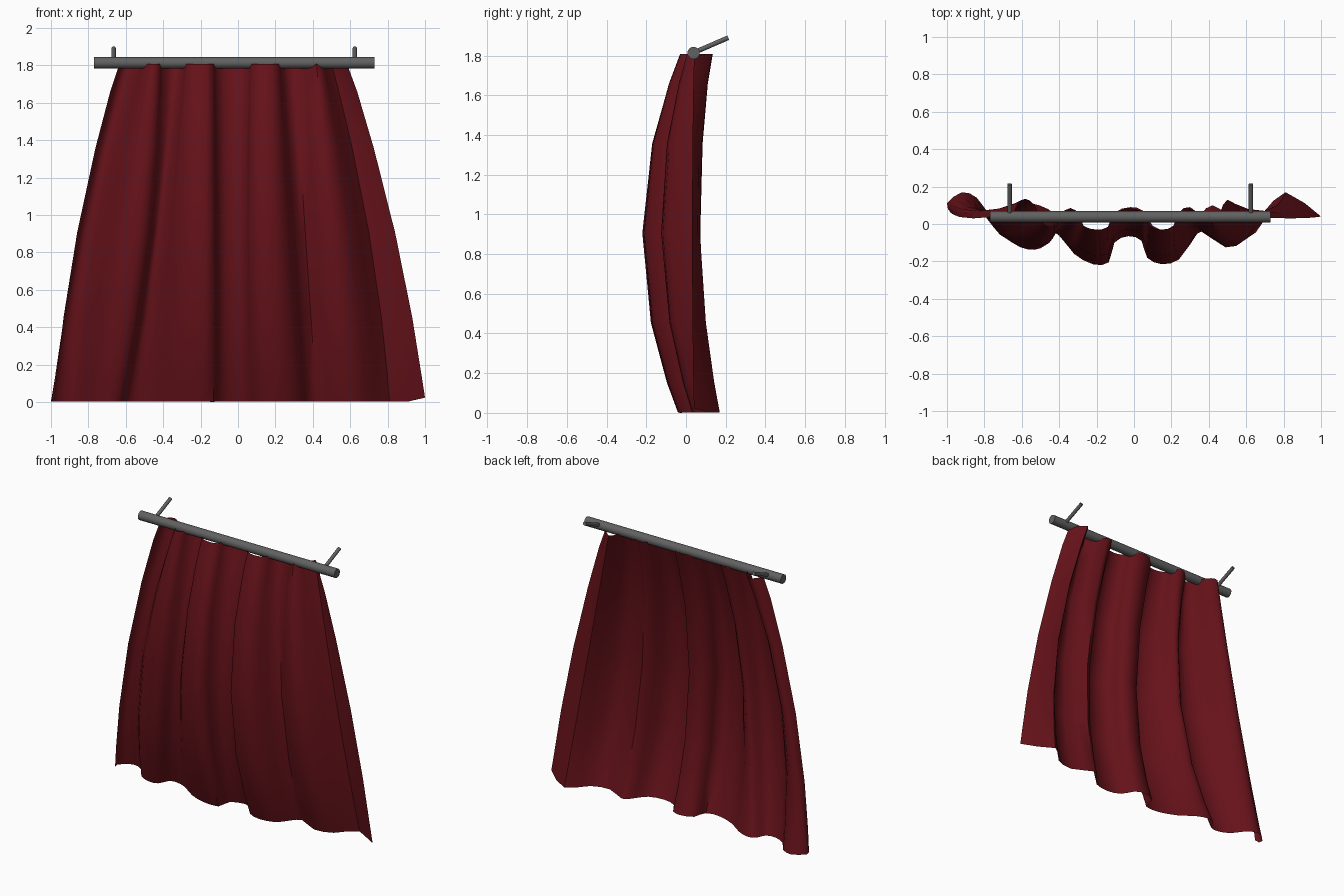
import bpy, bmesh
from mathutils import Vector

if "Cube" in bpy.data.objects:
    bpy.data.objects.remove(bpy.data.objects["Cube"])


def material(name, rgb):
    m = bpy.data.materials.new(name)
    m.diffuse_color = (*rgb, 1)
    m.use_nodes = True
    m.node_tree.nodes["Principled BSDF"].inputs["Base Color"].default_value = m.diffuse_color
    return m


def smooth(ob, angle):
    bpy.ops.object.select_all(action='DESELECT')
    ob.select_set(True)
    bpy.context.view_layer.objects.active = ob
    bpy.ops.object.shade_smooth_by_angle(angle=angle)


def bar(name, a, b, r, sides, mat):
    a, b = Vector(a), Vector(b)
    d = b - a
    bpy.ops.mesh.primitive_cylinder_add(vertices=sides, radius=r, depth=d.length, location=(a + b) / 2)
    ob = bpy.context.object
    ob.rotation_euler = d.to_track_quat('Z', 'Y').to_euler()
    ob.name = name
    ob.data.materials.append(mat)
    smooth(ob, 0.7)


def refine(pts):
    """Insert one smooth midpoint between neighbouring profile points."""
    out = []
    for i in range(len(pts) - 1):
        p0, p1, p2, p3 = (Vector(pts[min(max(i + k, 0), len(pts) - 1)]) for k in (-1, 0, 1, 2))
        out += [p1, (9 * (p1 + p2) - p0 - p3) / 16]
    return out + [Vector(pts[-1])]


red = material("red_cloth", (0.13, 0.006, 0.01))
metal = material("dark_metal", (0.12, 0.12, 0.12))

# Fold outlines (x, y) at the top, middle and hem of the curtain
top = [(-.64, .06), (-.62, .11), (-.58, .135), (-.53, .10), (-.50, .03), (-.46, -.015), (-.42, 0),
       (-.40, .05), (-.34, .085), (-.29, .05), (-.27, -.01), (-.20, -.03), (-.14, -.015),
       (-.11, .05), (-.03, .085), (.05, .06), (.08, -.01), (.15, -.03), (.21, -.01),
       (.24, .06), (.30, .09), (.42, .005), (.46, .06), (.50, .13), (.59, .04)]
mid = [(-.86, .03), (-.83, .07), (-.78, .06), (-.72, -.01), (-.65, -.10), (-.57, -.135), (-.50, -.13),
       (-.46, -.08), (-.43, -.045), (-.38, -.08), (-.32, -.16), (-.22, -.215), (-.135, -.205),
       (-.105, -.10), (-.03, -.065), (.04, -.09), (.07, -.18), (.15, -.215), (.24, -.19),
       (.30, -.10), (.36, -.04), (.49, -.125), (.60, -.08), (.70, .07), (.84, .03)]
hem = [(-.98, .06), (-1.0, .11), (-.92, .17), (-.84, .14), (-.78, .06), (-.70, .02), (-.63, .03),
       (-.60, .09), (-.55, .11), (-.46, .08), (-.36, .01), (-.24, -.035), (-.13, -.03),
       (-.105, .06), (-.02, .09), (.05, .07), (.10, -.01), (.19, -.04), (.30, -.02),
       (.36, .05), (.42, .10), (.56, .03), (.69, .06), (.81, .17), (1.0, .04)]

# Curtain: the outlines blended into a forward billow
bm = bmesh.new()
rows = []
for t in (0, .083, .25, .5, .75, .917, 1):
    wt, wm, wh = t * (2 * t - 1), 4 * t * (1 - t), (1 - t) * (1 - 2 * t)
    row = []
    for a, b, c in zip(refine(top), refine(mid), refine(hem)):
        p = a * wt + b * wm + c * wh
        row.append(bm.verts.new((p.x, p.y, 0.003 + 1.805 * t)))
    rows.append(row)
for r0, r1 in zip(rows, rows[1:]):
    for i in range(len(r0) - 1):
        bm.faces.new((r0[i], r0[i + 1], r1[i + 1], r1[i]))
for row in (rows[0], rows[-1]):          # softened corners
    s = 1 if row is rows[0] else -1
    for v in (row[0], row[-1]):
        v.co.z += s * 0.02
rows[0][len(rows[0]) // 2].co.z = 0
mesh = bpy.data.meshes.new("curtain")
bm.to_mesh(mesh)
bm.free()
curtain = bpy.data.objects.new("curtain", mesh)
bpy.context.collection.objects.link(curtain)
mesh.materials.append(red)
smooth(curtain, 1.0)

# Rod and wall brackets
bar("curtain_rod", (-.77, .038, 1.813), (.73, .038, 1.813), .031, 16, metal)
for side, x in (("left", -.665), ("right", .625)):
    bar(side + "_bracket", (x, .04, 1.815), (x, .213, 1.89), .012, 12, metal)
